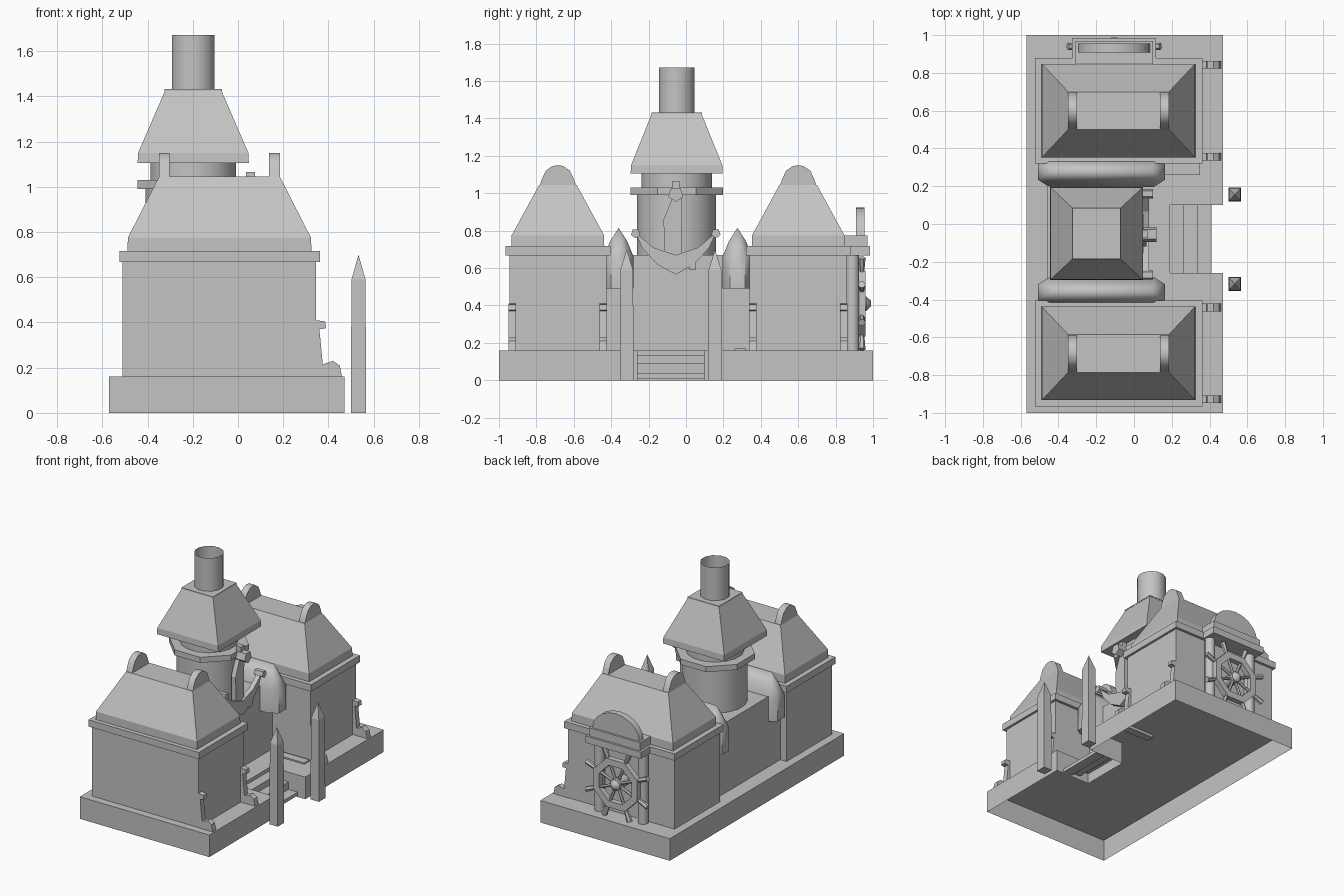
import bpy, bmesh
from math import sin, cos, pi, radians
from mathutils import Matrix, Vector

cube = bpy.data.objects.get("Cube")
if cube:
    bpy.data.objects.remove(cube, do_unlink=True)

grey = bpy.data.materials.new("stone_grey")
grey.use_nodes = True
grey.diffuse_color = (0.55, 0.55, 0.55, 1)
grey.node_tree.nodes["Principled BSDF"].inputs["Base Color"].default_value = (0.55, 0.55, 0.55, 1)


def finish(name, bm, smooth=None):
    bmesh.ops.recalc_face_normals(bm, faces=bm.faces)
    mesh = bpy.data.meshes.new(name)
    bm.to_mesh(mesh)
    bm.free()
    mesh.materials.append(grey)
    ob = bpy.data.objects.new(name, mesh)
    bpy.context.collection.objects.link(ob)
    if smooth:
        bpy.ops.object.select_all(action='DESELECT')
        ob.select_set(True)
        bpy.context.view_layer.objects.active = ob
        bpy.ops.object.shade_smooth_by_angle(angle=radians(smooth))
    return ob


def hull(name, pts, smooth=None):
    bm = bmesh.new()
    for p in pts:
        bm.verts.new(p)
    bmesh.ops.convex_hull(bm, input=bm.verts)
    bmesh.ops.dissolve_limit(bm, angle_limit=0.01, verts=bm.verts, edges=bm.edges)
    return finish(name, bm, smooth)


def rect(cx, cy, hx, hy, z):
    return [(cx + sx * hx, cy + sy * hy, z) for sx in (-1, 1) for sy in (-1, 1)]


def box(name, x0, x1, y0, y1, z0, z1):
    return hull(name, [(x, y, z) for x in (x0, x1) for y in (y0, y1) for z in (z0, z1)])


def prism(name, pts, lo, hi, axis, cap_low=True, smooth=None):
    """Extrude a 2D profile along an axis (x: yz profile, y: xz, z: xy)."""
    place = {'x': lambda a, b, t: (t, a, b), 'y': lambda a, b, t: (a, t, b),
             'z': lambda a, b, t: (a, b, t)}[axis]
    bm = bmesh.new()
    low = [bm.verts.new(place(a, b, lo)) for a, b in pts]
    top = [bm.verts.new(place(a, b, hi)) for a, b in pts]
    n = len(pts)
    for i in range(n):
        j = (i + 1) % n
        bm.faces.new((low[i], low[j], top[j], top[i]))
    bm.faces.new(top)
    if cap_low:
        bm.faces.new(low[::-1])
    return finish(name, bm, smooth)


def rod(name, a, b, r, sides, r2=None, caps=True, smooth=50):
    a, b = Vector(a), Vector(b)
    d = b - a
    mat = Matrix.Translation((a + b) / 2) @ d.to_track_quat('Z', 'Y').to_matrix().to_4x4() \
        @ Matrix.Rotation(pi / sides, 4, 'Z')
    bm = bmesh.new()
    bmesh.ops.create_cone(bm, cap_ends=caps, segments=sides, radius1=r,
                          radius2=r if r2 is None else r2, depth=d.length, matrix=mat)
    return finish(name, bm, smooth)


# Plinth: open underneath, with a notch for the steps
prism("plinth", [(-0.57, -1), (0.47, -1), (0.47, -0.26), (0.19, -0.26), (0.19, 0.10),
                 (0.47, 0.10), (0.47, 1), (-0.57, 1)], 0, 0.16, 'z', cap_low=False)
for i, top in enumerate((0.135, 0.09, 0.035)):
    x = 0.19 + i * 0.073
    box(f"step_{i}", x, x + 0.073, -0.26, 0.10, max(0.01, top - 0.06), top)
box("deck_slab", 0.1, 0.35, 0.26, 0.32, 0.14, 0.17)

# Two end houses with hipped roofs and ridge arches
for side, cy in (("front", -0.685), ("rear", 0.6)):
    box(f"{side}_house", -0.51, 0.345, cy - 0.26, cy + 0.26, 0.16, 0.67)
    box(f"{side}_eave", -0.525, 0.362, cy - 0.28, cy + 0.28, 0.668, 0.717)
    hull(f"{side}_roof", rect(-0.082, cy, 0.407, 0.248, 0.715)
         + rect(-0.082, cy, 0.405, 0.247, 0.775) + rect(-0.082, cy, 0.267, 0.1, 1.045))
    arch = [(cy + 0.1, 1.03), (cy + 0.088, 1.07), (cy + 0.065, 1.12), (cy + 0.03, 1.145), (cy, 1.15)]
    arch += [(2 * cy - y, z) for y, z in arch[-2::-1]]
    for k, x in enumerate((-0.35, 0.137)):
        prism(f"{side}_ridge_arch_{k}", arch, x, x + 0.048, 'x', smooth=30)
    # Scroll brackets at the foot of the corners
    bracket = [(0.34, 0.16), (0.46, 0.16), (0.45, 0.21), (0.42, 0.23), (0.375, 0.215), (0.36, 0.37),
               (0.39, 0.375), (0.385, 0.405), (0.34, 0.41)]
    for k, y in enumerate((cy - 0.243, cy + 0.243)):
        prism(f"{side}_bracket_{k}", bracket, y - 0.02, y + 0.02, 'y')

# Central block
box("central_block", -0.46, 0.04, -0.43, 0.345, 0.16, 0.67)

# Long pointed side canopies
for k, cy in enumerate((-0.36, 0.275)):
    pts = []
    for s in (-1, 1):
        for e in (-1, 1):
            for z in (0.49, 0.66):
                pts += [(-0.172 + e * 0.275, cy + s * 0.08, z), (-0.172 + e * 0.337, cy + s * 0.04, z)]
            pts.append((-0.172 + e * 0.275, cy + s * 0.045, 0.745))
            pts.append((-0.172 + e * 0.265, cy, 0.815))
    hull(f"side_canopy_{k}", pts, smooth=55)

# Tower, ring ledge, neck, roof and chimney
TX, TY = -0.198, -0.05
rod("tower", (TX, TY, 0.66), (TX, TY, 1.0), 0.215, 16)
rod("tower_ring", (TX, TY, 0.99), (TX, TY, 1.03), 0.268, 8, smooth=None)
rod("tower_neck", (TX, TY, 1.02), (TX, TY, 1.11), 0.192, 16)
hull("tower_roof", rect(TX, TY, 0.246, 0.246, 1.105) + rect(TX, TY, 0.244, 0.244, 1.15)
     + rect(TX, TY, 0.125, 0.133, 1.425))
box("chimney_brim", TX - 0.127, TX + 0.127, TY - 0.135, TY + 0.135, 1.424, 1.432)
rod("chimney", (TX, TY, 1.43), (TX, TY, 1.672), 0.098, 12, caps=False)

# Anchor hanging on the tower
AY = -0.055
prism("anchor_shank", [(AY - 0.06, 0.66), (AY - 0.065, 0.86), (AY - 0.02, 0.97), (AY + 0.035, 0.98),
                       (AY + 0.03, 0.66)], 0.03, 0.065, 'x')
for k, s in enumerate((-1, 1)):
    prism(f"anchor_arm_{k}", [(AY, 0.565), (AY + s * 0.1, 0.62), (AY + s * 0.18, 0.71),
                              (AY + s * 0.215, 0.79), (AY + s * 0.12, 0.71), (AY, 0.67)],
          0.045, 0.08, 'x')
    rod(f"anchor_tip_{k}", (0.03, AY + s * 0.215, 0.785), (0.1, AY + s * 0.215, 0.785), 0.026, 5)
rod("anchor_ring", (0.02, AY, 0.995), (0.12, AY, 0.995), 0.042, 5)
box("anchor_hook", 0.035, 0.075, AY - 0.02, AY + 0.02, 1.0, 1.065)
box("anchor_chain", 0.04, 0.08, 0.02, 0.05, 0.59, 0.68)

# Pointed gate posts
for k, y in enumerate((-0.317, 0.155)):
    hull(f"gate_post_{k}", rect(0.533, y, 0.034, 0.037, 0) + rect(0.533, y, 0.031, 0.034, 0.59)
         + [(0.533, y, 0.70)])

# Rear porch with columns and half-round crest
PX = -0.105
box("porch_beam", PX - 0.222, PX + 0.222, 0.84, 0.985, 0.668, 0.717)
box("porch_slab", PX - 0.205, PX + 0.205, 0.835, 0.97, 0.715, 0.775)
crest = [(PX + 0.19 * cos(pi * i / 10), 0.77 + 0.155 * sin(pi * i / 10)) for i in range(11)]
prism("porch_crest", crest, 0.908, 0.955, 'y', smooth=30)
for k, s in enumerate((-1, 1)):
    rod(f"porch_column_{k}", (PX + s * 0.175, 0.89, 0.16), (PX + s * 0.175, 0.89, 0.67), 0.036, 12)

# Ship's wheel: octagonal rim, spokes with handles, hub
WY, WZ = 0.94, 0.41


def wheel_point(r, i, y=WY):
    a = pi / 8 + i * pi / 4
    return (PX + r * cos(a), y, WZ + r * sin(a))


bm = bmesh.new()
loops = [[bm.verts.new(wheel_point(r, i, y)) for i in range(8)]
         for r, y in ((0.19, WY - 0.02), (0.19, WY + 0.02), (0.14, WY + 0.02), (0.14, WY - 0.02))]
for k in range(4):
    a, b = loops[k], loops[(k + 1) % 4]
    for i in range(8):
        j = (i + 1) % 8
        bm.faces.new((a[i], a[j], b[j], b[i]))
finish("wheel_rim", bm)
for i in range(8):
    rod(f"wheel_spoke_{i}", wheel_point(0.02, i), wheel_point(0.2, i), 0.011, 6)
    rod(f"wheel_handle_{i}", wheel_point(0.19, i), wheel_point(0.265, i), 0.014, 6, r2=0.02)
rod("wheel_hub", (PX, 0.85, WZ), (PX, 0.965, WZ), 0.042, 8)
rod("wheel_hub_cap", (PX, 0.965, WZ), (PX, 0.99, WZ), 0.04, 8, r2=0.015)
